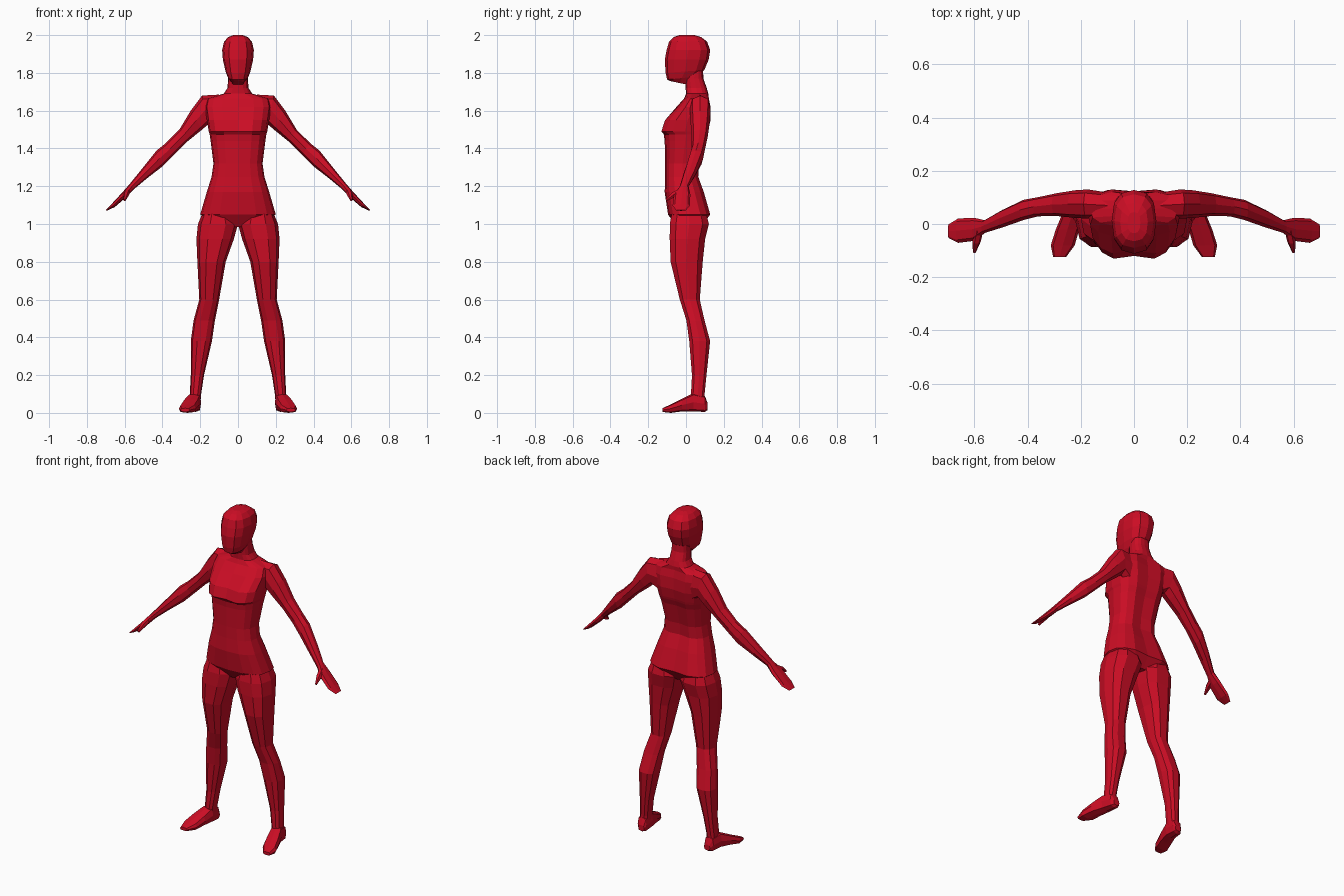
import bpy, bmesh, math
from mathutils import Vector

red = bpy.data.materials.new("crimson")
red.diffuse_color = (0.60, 0.004, 0.018, 1)


def loft(name, sections, sides=8, power=0.75, mirror=False, tweak=None):
    """Skin rounded-box rings; each section is (centre, half axis u, half axis v)."""
    def rnd(t):
        return math.copysign(abs(t) ** power, t) if abs(t) > 1e-6 else 0.0
    bm = bmesh.new()
    rings = []
    for c, u, v in sections:
        ring = []
        for i in range(sides):
            a = 2 * math.pi * i / sides
            ring.append(bm.verts.new(Vector(c) + Vector(u) * rnd(math.cos(a))
                                     + Vector(v) * rnd(math.sin(a))))
        rings.append(ring)
    for a, b in zip(rings, rings[1:]):
        for i in range(sides):
            j = (i + 1) % sides
            bm.faces.new((a[i], a[j], b[j], b[i]))
    bm.faces.new(rings[0])
    bm.faces.new(rings[-1])
    if tweak:
        for vert in bm.verts:
            tweak(vert.co)
    bmesh.ops.recalc_face_normals(bm, faces=bm.faces)
    me = bpy.data.meshes.new(name)
    bm.to_mesh(me)
    bm.free()
    me.materials.append(red)
    ob = bpy.data.objects.new(name, me)
    bpy.context.collection.objects.link(ob)
    if mirror:
        ob.modifiers.new("mirror", 'MIRROR').use_mirror_merge = False
    return ob


def level(z, x0, x1, y0, y1, z_back=None):
    """Ring across the body, optionally tilted from front height to back height."""
    zb = z if z_back is None else z_back
    return (((x0 + x1) / 2, (y0 + y1) / 2, (z + zb) / 2),
            ((x1 - x0) / 2, 0, 0), (0, (y1 - y0) / 2, (zb - z) / 2))


# Torso and neck: height, half width, front, back
torso = [
    (0.985, 0.10, -0.05, 0.08), (1.05, 0.20, -0.095, 0.135),
    (1.17, 0.165, -0.113, 0.10), (1.25, 0.14, -0.11, 0.07),
    (1.32, 0.13, -0.11, 0.075), (1.44, 0.145, -0.113, 0.105),
    (1.475, 0.15, -0.118, 0.12), (1.49, 0.155, -0.138, 0.125),
    (1.55, 0.165, -0.118, 0.137), (1.62, 0.175, -0.05, 0.135),
    (1.665, 0.165, -0.01, 0.125), (1.69, 0.075, 0.0, 0.118),
    (1.72, 0.056, -0.002, 0.11), (1.77, 0.052, -0.005, 0.092),
    (1.83, 0.05, 0.0, 0.09),
]


def centre_grooves(co):
    # Shallow hollow along the breastbone and the spine
    if abs(co.x) < 0.01:
        if co.y < -0.1 and 1.48 < co.z < 1.6:
            co.y += 0.018
        elif co.y > 0.06 and 1.0 < co.z < 1.68:
            co.y -= 0.014


loft("torso", [level(z, -w, w, f, b) for z, w, f, b in torso], 16, 0.75,
     tweak=centre_grooves)

# Head: front height, back height, half width, front, back
head = [
    (1.757, 1.735, 0.03, -0.085, 0.02), (1.765, 1.78, 0.052, -0.10, 0.055),
    (1.80, 1.815, 0.066, -0.108, 0.097), (1.87, 1.87, 0.080, -0.112, 0.12),
    (1.92, 1.92, 0.084, -0.103, 0.128), (1.965, 1.965, 0.074, -0.09, 0.112),
    (1.99, 1.99, 0.052, -0.065, 0.08), (2.0, 2.0, 0.024, -0.035, 0.045),
]
loft("head", [level(zf, -w, w, f, b, zb) for zf, zb, w, f, b in head], 12, 0.8)

# Legs: height, inner side, outer side, front, back
leg = [
    (1.10, 0.04, 0.17, -0.07, 0.10), (1.00, 0.0, 0.212, -0.09, 0.125),
    (0.92, 0.022, 0.22, -0.09, 0.105), (0.80, 0.065, 0.215, -0.085, 0.092),
    (0.60, 0.10, 0.205, -0.035, 0.075), (0.49, 0.122, 0.235, 0.0, 0.10),
    (0.38, 0.138, 0.25, 0.015, 0.13), (0.20, 0.18, 0.25, 0.03, 0.11),
    (0.10, 0.195, 0.255, 0.025, 0.10), (0.04, 0.2, 0.255, 0.03, 0.10),
]
loft("legs", [level(*row) for row in leg], 10, 0.8, mirror=True)

# Feet, heel to toe: y, centre x, half width, sole, top
foot = [
    (0.115, 0.222, 0.02, 0.015, 0.05), (0.10, 0.226, 0.03, 0.005, 0.09),
    (0.04, 0.232, 0.037, 0.008, 0.105), (-0.02, 0.25, 0.044, 0.008, 0.075),
    (-0.08, 0.268, 0.045, 0.0, 0.045), (-0.125, 0.28, 0.024, 0.005, 0.025),
]
loft("feet", [((x, y, (lo + hi) / 2), (w, 0, 0), (0, 0, (hi - lo) / 2))
              for y, x, w, lo, hi in foot], 8, 0.65, mirror=True)

# Arms and hands: top x, top z, bottom x, bottom z, centre y, half depth
arm = [
    (0.10, 1.685, 0.12, 1.50, 0.07, 0.05), (0.19, 1.68, 0.155, 1.53, 0.075, 0.055),
    (0.25, 1.60, 0.19, 1.50, 0.075, 0.052), (0.31, 1.50, 0.27, 1.435, 0.073, 0.043),
    (0.38, 1.43, 0.34, 1.365, 0.065, 0.036), (0.43, 1.39, 0.40, 1.305, 0.053, 0.038),
    (0.51, 1.29, 0.48, 1.243, 0.02, 0.033), (0.575, 1.21, 0.55, 1.185, -0.01, 0.024),
    (0.61, 1.17, 0.588, 1.145, -0.02, 0.043), (0.67, 1.105, 0.652, 1.09, -0.025, 0.046),
    (0.70, 1.074, 0.694, 1.07, -0.027, 0.026),
]
loft("arms", [(((tx + bx) / 2, y, (tz + bz) / 2),
               ((tx - bx) / 2, 0, (tz - bz) / 2), (0, d, 0))
              for tx, tz, bx, bz, y, d in arm], 8, 0.8, mirror=True)

# Thumbs: centre, radius
thumb = [((0.582, -0.02, 1.18), 0.016), ((0.592, -0.065, 1.155), 0.016),
         ((0.60, -0.105, 1.125), 0.006)]
loft("thumbs", [(c, (r, 0, 0), (0, -0.6 * r, 0.8 * r)) for c, r in thumb],
     6, 0.9, mirror=True)
